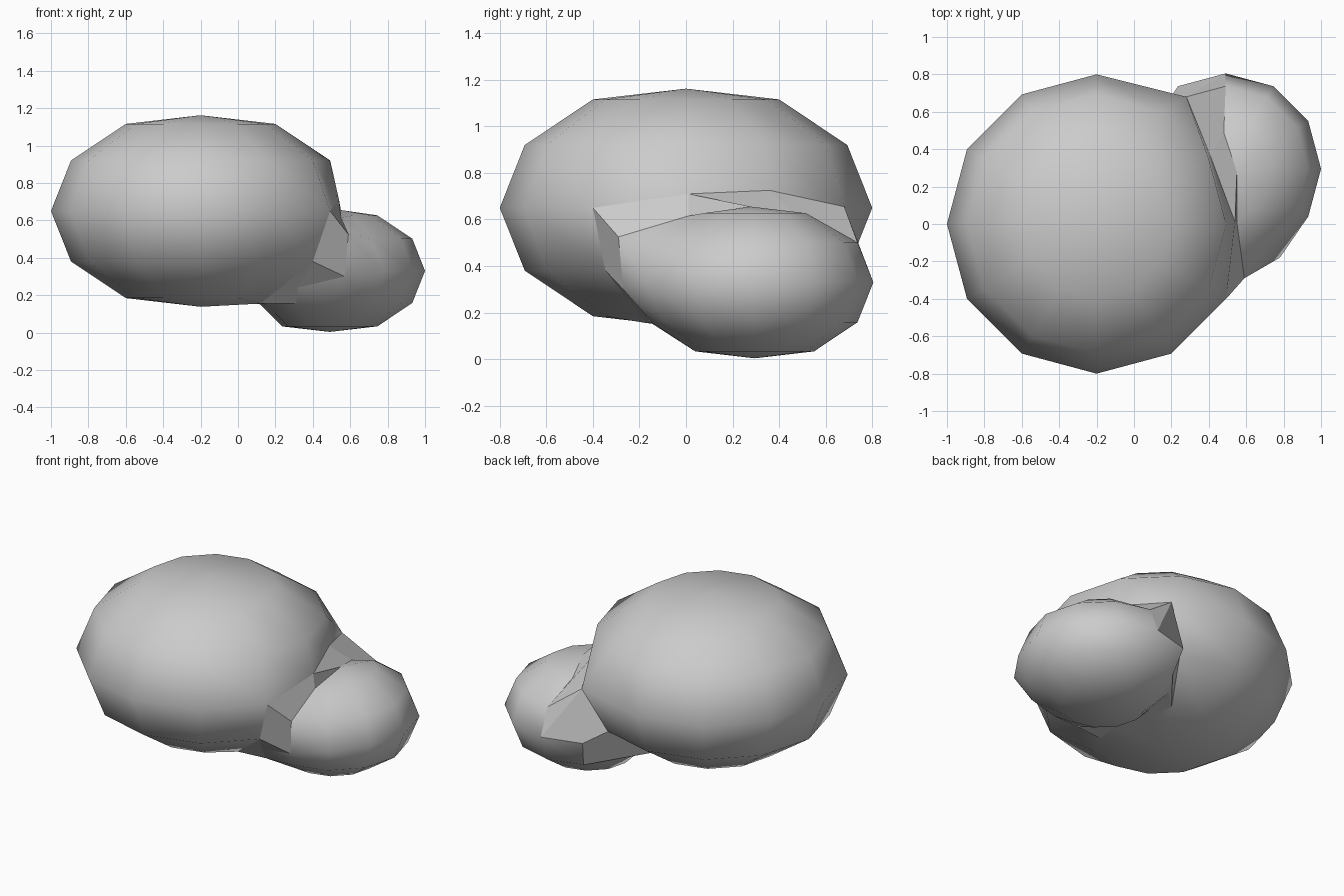
import bpy, bmesh, math
from mathutils import Vector

if "Cube" in bpy.data.objects:
    bpy.data.objects.remove(bpy.data.objects["Cube"])

bm = bmesh.new()
# flattened ball profile: (radius factor, height factor), top ring to bottom ring
RINGS = {2: (0.5, 0.582), 1: (0.866, 0.3375), 0: (1, 0), -1: (0.866, -0.3375), -2: (0.5, -0.582)}
N = 12


def lobe(centre, r, removed, moved):
    """12-sided flattened ball with an opening around the removed vertices."""
    v = {}
    for ring, (f, h) in RINGS.items():
        for k in range(N):
            a = math.tau * k / N
            v[ring, k] = bm.verts.new(Vector(centre) + r * Vector((f * math.cos(a), f * math.sin(a), h)))
    for ring, s in ((3, 1), (-3, -1)):
        top = bm.verts.new(Vector(centre) + Vector((0, 0, s * 0.64 * r)))
        for k in range(N):
            v[ring, k] = top
    for key, co in moved.items():
        v[key].co = co
    for ring in range(3, -3, -1):
        for k in range(N):
            j = (k + 1) % N
            keys = [(ring, k), (ring - 1, k), (ring - 1, j), (ring, j)]
            if not any(q in removed for q in keys):
                bm.faces.new(list(dict.fromkeys(v[q] for q in keys))).smooth = True
    return v


# large lobe
big = lobe((-0.2, 0, 0.65), 0.8, {(-1, 0), (-1, 1)}, {
    (0, 0): (0.54, 0.01, 0.71), (0, 1): (0.41, 0.36, 0.725), (0, 2): (0.28, 0.68, 0.655),
    (-2, 0): (0.13, 0, 0.16), (-2, 1): (0.06, 0.2, 0.165), (-2, 11): (0.12, -0.17, 0.155)})

# small lobe
gone = {(r, k) for r in (1, 2) for k in range(4, 9)} | {(0, k) for k in (5, 6, 7)}
small = lobe((0.49, 0.295, 0.33), 0.51, gone, {
    (1, 9): (0.59, -0.29, 0.525), (2, 9): (0.55, 0.01, 0.615), (3, 0): (0.55, 0.28, 0.655),
    (2, 3): (0.48, 0.49, 0.6), (0, 9): (0.57, -0.27, 0.3), (0, 10): (0.78, -0.18, 0.33),
    (0, 8): (0.32, -0.21, 0.24), (-1, 8): (0.31, -0.15, 0.155), (-1, 7): (0.15, 0.05, 0.15),
    (-1, 6): (0.12, 0.29, 0.15), (-1, 5): (0.15, 0.5, 0.16)})

# faceted neck joining the two openings
B = [big[q] for q in ((0, 11), (0, 0), (0, 1), (0, 2), (-1, 2), (-2, 2), (-2, 1), (-2, 0), (-2, 11), (-1, 11))]
S = [small[q] for q in ((1, 9), (2, 9), (3, 0), (2, 3), (1, 3), (0, 3), (0, 4),
                        (-1, 4), (-1, 5), (-1, 6), (-1, 7), (-1, 8), (0, 8), (0, 9))]
pairs = [(0, 0), (1, 1), (1, 2), (2, 3), (3, 4), (3, 5), (4, 6), (5, 7), (5, 8),
         (6, 9), (7, 10), (8, 11), (9, 12), (9, 13), (0, 0)]
for (a, b), (c, d) in zip(pairs, pairs[1:]):
    bm.faces.new(list(dict.fromkeys((B[a], S[b], S[d], B[c])))).smooth = False

loose = [v for v in bm.verts if not v.link_faces]
bmesh.ops.delete(bm, geom=loose, context='VERTS')
bmesh.ops.recalc_face_normals(bm, faces=bm.faces)
me = bpy.data.meshes.new("joined_lobes")
bm.to_mesh(me)
bm.free()
ob = bpy.data.objects.new("joined_lobes", me)
bpy.context.collection.objects.link(ob)
